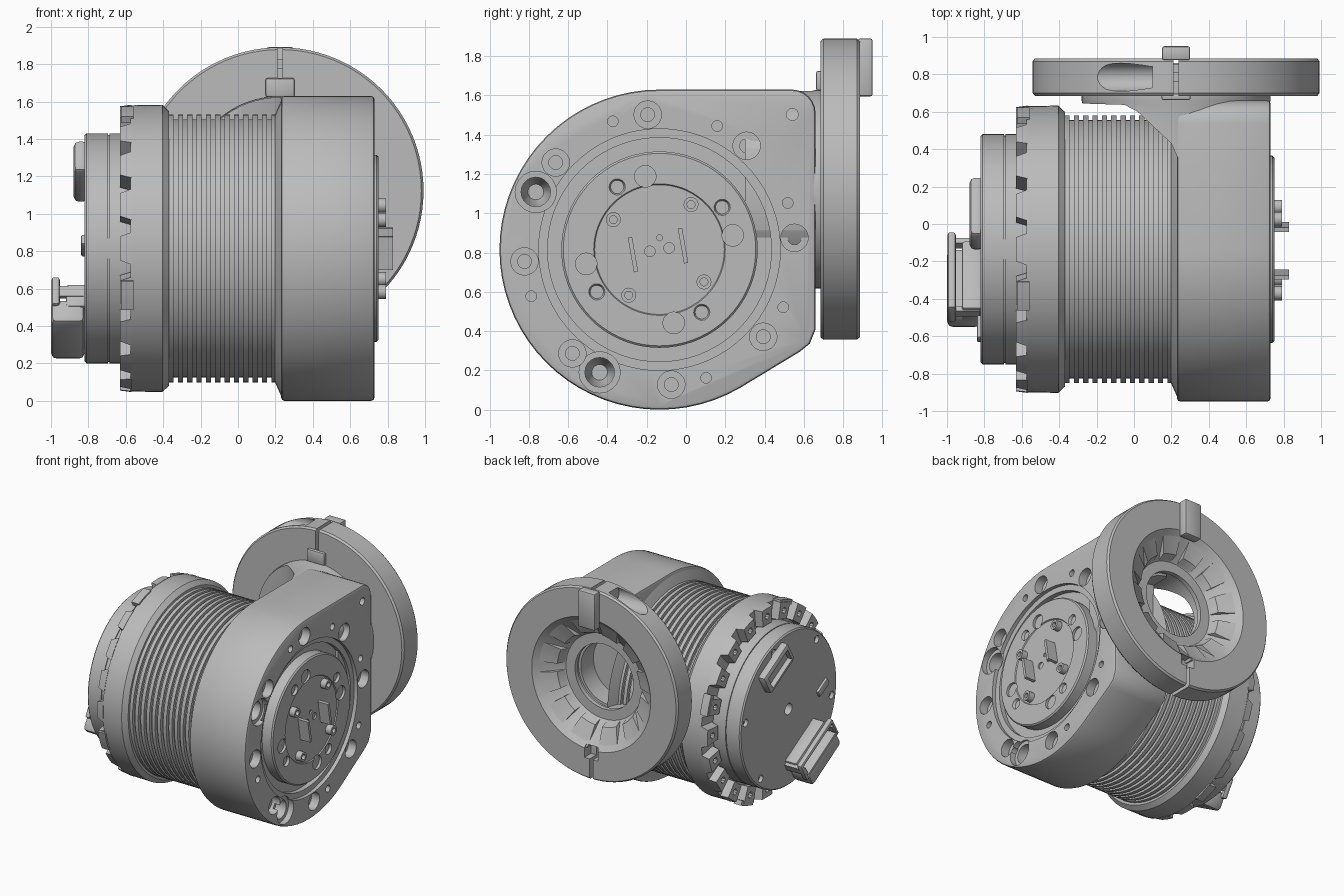
import bpy, bmesh, math
from mathutils import Matrix, Vector

if "Cube" in bpy.data.objects:
    bpy.data.objects.remove(bpy.data.objects["Cube"])

CY, CZ = -0.135, 0.815     # drum axis, along x
RX, RZ = 0.225, 1.123      # ring axis, along y
TAU = math.tau

grey = bpy.data.materials.new("machined grey")
grey.use_nodes = True
grey.diffuse_color = (0.5, 0.5, 0.5, 1)
grey.node_tree.nodes["Principled BSDF"].inputs["Base Color"].default_value = (0.5, 0.5, 0.5, 1)


def drum_point(h, r, a):
    return Vector((h, CY + r * math.cos(a), CZ + r * math.sin(a)))


def ring_point(h, r, a):
    return Vector((RX + r * math.cos(a), h, RZ + r * math.sin(a)))


def add_turned(bm, profile, point, closed=False, n=72, span=None, flare=0.0, shift=(0, 0, 0)):
    """Turn (height, radius) points around an axis; span in degrees makes a capped sector."""
    low = min(h for h, r in profile)
    start, end = [math.radians(d) for d in span] if span else (0, TAU)
    mid = (start + end) / 2
    rows = []
    for i in range(n + 1 if span else n):
        a = start + (end - start) * i / n
        rows.append([bm.verts.new(point(h, r, mid + (a - mid) * (1 - flare if h == low else 1)) + Vector(shift))
                     for h, r in profile])
    m = len(profile)
    for i in range(n):
        p, q = rows[i], rows[(i + 1) % len(rows)]
        for j in range(m if closed else m - 1):
            k = (j + 1) % m
            bm.faces.new((p[j], p[k], q[k], q[j]))
    if span:
        bm.faces.new(rows[0])
        bm.faces.new(rows[-1])
    elif not closed:
        bm.faces.new([r[0] for r in rows])
        bm.faces.new([r[-1] for r in rows])


def add_pin(bm, profile, angle, radius, n=20):
    """Small turned shape parallel to the drum axis."""
    a = math.radians(angle)
    add_turned(bm, profile, drum_point, n=n, shift=(0, radius * math.cos(a), radius * math.sin(a)))


def add_box(bm, centre, size, tilt=0):
    bmesh.ops.create_cube(bm, size=1, matrix=Matrix.Translation(centre)
                          @ Matrix.Rotation(math.radians(tilt), 4, 'X') @ Matrix.Diagonal((*size, 1)))


def add_prism(bm, outline, offset):
    face = bm.faces.new([bm.verts.new(p) for p in outline])
    out = bmesh.ops.extrude_face_region(bm, geom=[face])
    bmesh.ops.translate(bm, vec=offset, verts=[v for v in out["geom"] if isinstance(v, bmesh.types.BMVert)])


def finish(name, bm, bevel=0.0):
    bmesh.ops.recalc_face_normals(bm, faces=bm.faces)
    mesh = bpy.data.meshes.new(name)
    bm.to_mesh(mesh)
    bm.free()
    mesh.materials.append(grey)
    ob = bpy.data.objects.new(name, mesh)
    bpy.context.collection.objects.link(ob)
    if bevel:
        mod = ob.modifiers.new("edge", 'BEVEL')
        mod.width, mod.segments, mod.angle_limit = bevel, 2, math.radians(50)
        apply(ob, mod)
    return ob


def activate(ob):
    bpy.ops.object.select_all(action='DESELECT')
    ob.select_set(True)
    bpy.context.view_layer.objects.active = ob


def apply(ob, mod):
    activate(ob)
    bpy.ops.object.modifier_apply(modifier=mod.name)


def combine(ob, bm, operation='DIFFERENCE'):
    tool = finish("cutter", bm)
    mod = ob.modifiers.new("cut", 'BOOLEAN')
    mod.object, mod.operation, mod.solver, mod.use_self = tool, operation, 'EXACT', True
    apply(ob, mod)
    bpy.data.objects.remove(tool)


def turned(name, profile, point=drum_point, **kw):
    bm = bmesh.new()
    add_turned(bm, profile, point, **kw)
    return finish(name, bm)


def box(name, centre, size, tilt=0, bevel=0.0):
    bm = bmesh.new()
    add_box(bm, centre, size, tilt)
    return finish(name, bm, bevel)


# Housing: round in front, square toward the ring
outline = [drum_point(0.23, 0.815, math.radians(90 + 5 * i)) for i in range(43)]
outline += [Vector((0.23, y, z)) for y, z in [(0.58, 0.295), (0.63, 0.335), (0.66, 0.41)]]
outline += [Vector((0.23, 0.54 + 0.12 * math.cos(t * TAU / 24), 1.51 + 0.12 * math.sin(t * TAU / 24)))
            for t in range(7)]
bm = bmesh.new()
add_prism(bm, outline, (0.5, 0, 0))
housing = finish("housing", bm, 0.018)

cut = bmesh.new()
add_turned(cut, [(0.66, 0.48), (0.66, 0.57), (0.70, 0.57), (0.70, 0.615), (0.8, 0.615), (0.8, 0.48)],
           drum_point, closed=True)
for i in range(8):
    add_pin(cut, [(0.5, 0.035), (0.66, 0.035), (0.66, 0.07), (0.8, 0.07)], 5 + 45 * i, 0.69)
for a in (110, 65, 20, -25, -70, 200):
    add_pin(cut, [(0.64, 0.027), (0.8, 0.027)], a, 0.695)
for a in (155, 244):
    add_pin(cut, [(0.5, 0.04), (0.6, 0.075), (0.685, 0.075), (0.685, 0.105), (0.8, 0.105)], a, 0.695)
add_pin(cut, [(0.1, 0.03), (0.8, 0.03)], 45.5, 0.965)
add_turned(cut, [(0.5, 0.25), (0.75, 0.25)], ring_point)
combine(housing, cut)

# Neck that carries the ring
bm = bmesh.new()
neck_plan = [(0.4, 0.3), (0.23, 0.36), (0.2, 0.43), (0.02, 0.6), (-0.05, 0.637), (-0.3, 0.645),
             (-0.3, 0.685), (0.75, 0.685), (0.75, 0.64), (0.68, 0.6), (0.68, 0.3)]
add_prism(bm, [(x, y, 0.5) for x, y in neck_plan], (0, 0, 1.3))
neck = finish("neck", bm)
tool = bmesh.new()
add_turned(tool, [(0.2, 0.5), (0.64, 0.5), (0.66, 0.505), (0.8, 0.505)], ring_point)
combine(neck, tool, 'INTERSECT')
tool = bmesh.new()
add_turned(tool, [(0.1, 0.27), (0.8, 0.27)], ring_point)
combine(neck, tool)

# Output disc with bolt circle
disc = turned("output_disc", [(0.6, 0.5), (0.74, 0.5), (0.75, 0.49), (0.75, 0.335), (0.742, 0.33)])
cut = bmesh.new()
for i in range(4):
    add_pin(cut, [(0.67, 0.055), (0.8, 0.055)], 11 + 90 * i, 0.38)
    add_pin(cut, [(0.68, 0.01), (0.72, 0.03), (0.8, 0.06)], 34 + 90 * i, 0.385)
add_pin(cut, [(0.7, 0.015), (0.8, 0.015)], 90, 0.06)
for a in (0, 180):
    add_pin(cut, [(0.7, 0.027), (0.8, 0.027)], a + 10, 0.05)
combine(disc, cut)
bm = bmesh.new()
for a in (147, 55, -36, 236):
    add_pin(bm, [(0.73, 0.038), (0.79, 0.038), (0.79, 0.02), (0.76, 0.02)], a, 0.28)
finish("disc_screws", bm)
for side, y, z in (("front", -0.27, 0.79), ("rear", -0.015, 0.835)):
    box(side + "_contact_plate", (0.785, y, z), (0.09, 0.022, 0.18), 10)

# Cooling ribs
ribs = [(-0.42, 0.69)]
for i in range(12):
    x = -0.372 + 0.05 * i
    ribs += [(x, 0.69), (x, 0.716), (x + 0.028, 0.716), (x + 0.028, 0.69)]
turned("cooling_ribs", ribs + [(0.25, 0.69)])
turned("housing_collar", [(0.19, 0.69), (0.2, 0.72), (0.235, 0.8)])

# Toothed flange
turned("flange", [(-0.575, 0.765), (-0.405, 0.768), (-0.37, 0.735), (-0.37, 0.68)])
bm = bmesh.new()
for i in range(20):
    add_turned(bm, [(-0.63, 0.63), (-0.63, 0.76), (-0.57, 0.768), (-0.57, 0.63)], drum_point,
               closed=True, n=4, span=(18 * i - 6.5, 18 * i + 6.5), flare=0.25)
teeth = finish("flange_teeth", bm)
cut = bmesh.new()
for i in range(20):
    add_pin(cut, [(-0.7, 0.024), (-0.59, 0.024)], 18 * i, 0.695, n=10)
combine(teeth, cut)
bm = bmesh.new()
for a in (19, 109, 199, 289):
    add_turned(bm, [(-0.625, 0.74), (-0.625, 0.778), (-0.56, 0.778), (-0.56, 0.74)], drum_point,
               closed=True, n=4, span=(a - 6, a + 6))
finish("flange_lugs", bm)

# End cap
cap = turned("end_cap", [(-0.82, 0.605), (-0.81, 0.615), (-0.695, 0.615), (-0.695, 0.607),
                         (-0.688, 0.607), (-0.688, 0.615), (-0.56, 0.615)])
cut = bmesh.new()
add_pin(cut, [(-0.9, 0.045), (-0.76, 0.045)], 0, 0)
for i in range(6):
    add_pin(cut, [(-0.9, 0.03), (-0.79, 0.03)], 60 * i + 10, 0.555)
combine(cap, cut)

# Connectors on the end cap
port = box("data_port", (-0.84, 0.055, 1.225), (0.08, 0.36, 0.19), -30, 0.03)
cut = bmesh.new()
add_box(cut, (-0.88, 0.055, 1.225), (0.08, 0.28, 0.11), -30)
combine(port, cut)
side = box("side_port", (-0.82, -0.56, 0.83), (0.04, 0.14, 0.06), -30, 0.01)
box("power_plug", (-0.91, -0.345, 0.38), (0.18, 0.42, 0.14), -30, 0.03)
box("power_socket", (-0.865, -0.305, 0.46), (0.11, 0.42, 0.14), -30, 0.015)
latch = box("plug_latch", (-0.975, -0.285, 0.475), (0.045, 0.47, 0.17), -30, 0.015)
cut = bmesh.new()
add_box(cut, (-0.975, -0.285, 0.475), (0.2, 0.42, 0.12), -30)
combine(latch, cut)
bm = bmesh.new()
for u in (-0.21, 0.21):
    add_box(bm, (-0.91, -0.285 + u * 0.866, 0.475 - u * 0.5), (0.17, 0.03, 0.06), -30)
finish("latch_arms", bm)

# Clamp ring with funnel
ring = turned("clamp_ring", [(0.685, 0.26), (0.685, 0.755), (0.7, 0.767), (0.87, 0.767), (0.885, 0.755),
                             (0.885, 0.53), (0.72, 0.34), (0.72, 0.26)], ring_point, closed=True, n=96)
cut = bmesh.new()
for top, bottom in ((2.0, 1.62), (0.62, 0.2)):
    add_box(cut, (RX, 0.78, (top + bottom) / 2), (0.028, 0.4, top - bottom))
add_box(cut, (RX, 0.86, 0.57), (0.12, 0.12, 0.1))
add_turned(cut, [(-0.25, 0.005), (-0.235, 0.04), (-0.2, 0.065), (-0.15, 0.075), (0.1, 0.075)], drum_point,
           n=24, shift=(0, 0.785 - CY, 1.83 - CZ))
combine(ring, cut)
bm = bmesh.new()
for i in range(12):
    add_turned(bm, [(0.87, 0.53), (0.79, 0.37), (0.71, 0.34), (0.71, 0.52)], ring_point,
               closed=True, n=4, span=(30 * i + 5, 30 * i + 25))
finish("funnel_teeth", bm)
box("ring_rear_tab", (RX, 0.913, 1.743), (0.15, 0.075, 0.295), 0, 0.012)
box("ring_front_lug", (RX, 0.68, 1.675), (0.155, 0.035, 0.1), 0, 0.01)
box("ring_clamp_bolt", (RX, 0.785, 1.8), (0.1, 0.05, 0.05))

for ob in bpy.context.scene.objects:
    if ob.type == 'MESH':
        activate(ob)
        bpy.ops.object.shade_smooth_by_angle(angle=math.radians(30))
